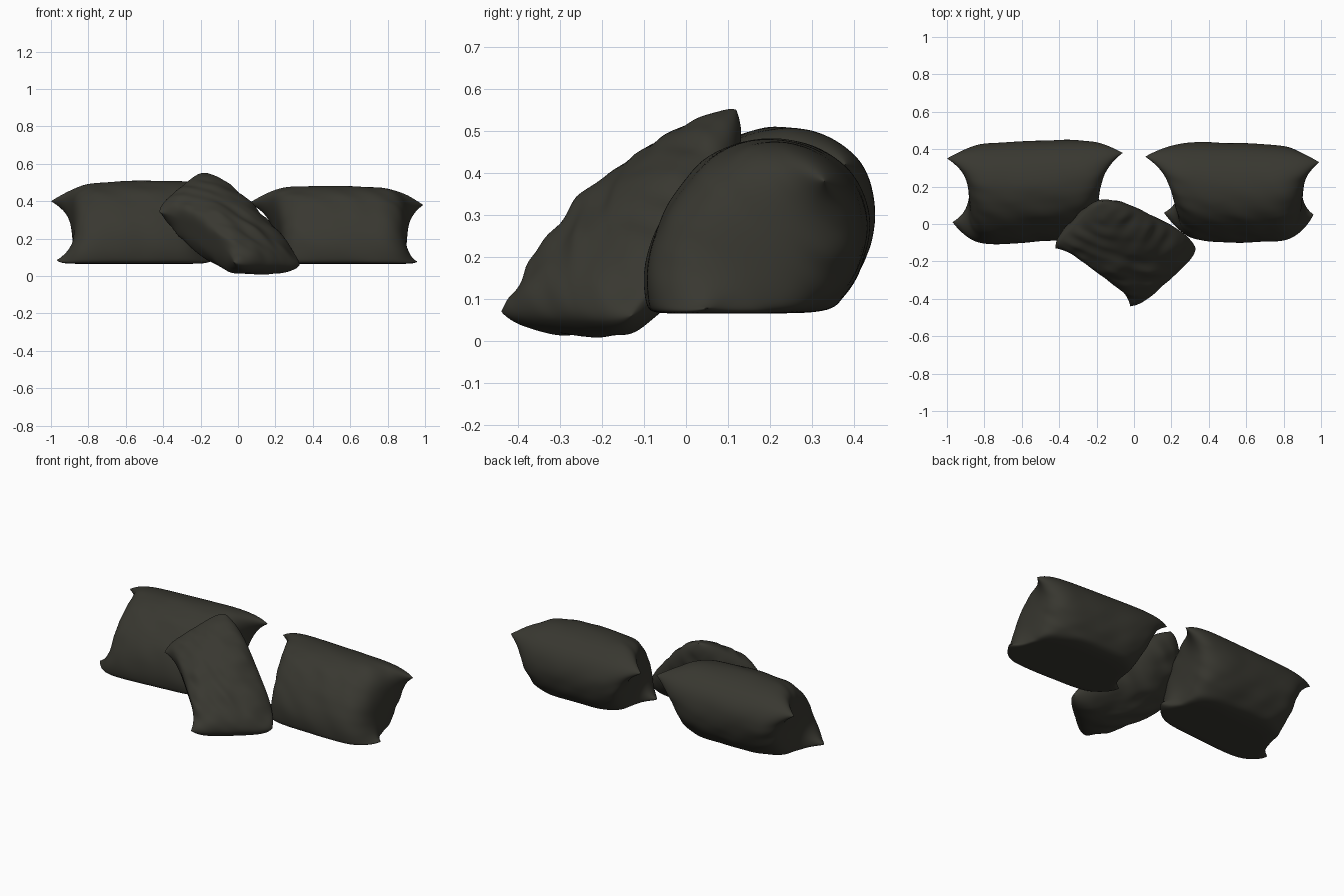
import bpy, bmesh, math
from mathutils import Vector, noise

if "Cube" in bpy.data.objects:
    bpy.data.objects.remove(bpy.data.objects["Cube"])

fabric = bpy.data.materials.new("dark olive fabric")
fabric.diffuse_color = (0.040, 0.039, 0.030, 1)
fabric.use_nodes = True
fabric.node_tree.nodes["Principled BSDF"].inputs["Base Color"].default_value = fabric.diffuse_color
N = 72


def pillow(name, corners, top, under, pull_u, pull_v, floor, soft, k, wrinkle, seed):
    """Two puffed sheets sewn along a four-cornered seam.
    corners: lower left, lower right, upper right, upper left.
    pull_u, pull_v: outward bow of the (left, right) and (lower, upper) seams."""
    a, b, c, d = (Vector(p) for p in corners)
    eu = (b + c - a - d).normalized()
    ev = (c + d - a - b).normalized()
    n = eu.cross(ev).normalized()
    bm = bmesh.new()
    for side, thick in ((1, top), (-1, under)):
        grid = []
        for j in range(N + 1):
            t = math.sin((j / N - .5) * math.pi)
            row = []
            for i in range(N + 1):
                s = math.sin((i / N - .5) * math.pi)
                p = ((a * (1 - s) + b * (1 + s)) * (1 - t)
                     + (d * (1 - s) + c * (1 + s)) * (1 + t)) / 4
                # bow the seams between the corners
                p += eu * s * abs(s) ** 3 * pull_u[s > 0] * (1 - t ** 4)
                p += ev * t * pull_v[t > 0] * (1 - s ** 6)
                puff = math.sqrt(max(0, (1 - abs(s) ** k) * (1 - t * t)))
                p += n * side * thick * puff
                # creases gathered at the short seams, softer in the middle
                q = Vector((s * 1.6, t * 5, seed + side))
                q2 = Vector((s * 3 + t * 2, t * 2 - s, seed + 9 + side))
                w = noise.noise(q) * (.1 + s ** 4) + .6 * noise.noise(q2)
                p += n * side * wrinkle * w * min(1, puff * 2)
                # flattened underside where it rests
                if p.z < floor + soft:
                    p.z = floor + soft * math.exp((p.z - floor - soft) / soft)
                row.append(bm.verts.new(p))
            grid.append(row)
        for j in range(N):
            for i in range(N):
                f = [grid[j][i], grid[j][i + 1], grid[j + 1][i + 1], grid[j + 1][i]]
                bm.faces.new(f if side > 0 else f[::-1]).smooth = True
    bmesh.ops.remove_doubles(bm, verts=bm.verts, dist=1e-5)
    me = bpy.data.meshes.new(name)
    bm.to_mesh(me)
    bm.free()
    me.materials.append(fabric)
    ob = bpy.data.objects.new(name, me)
    bpy.context.collection.objects.link(ob)
    return ob


# two large cushions leaning back side by side
pillow("left_cushion",
       [(-.97, .01, .085), (-.13, .08, .09), (-.06, .38, .42), (-1, .35, .40)],
       .25, .21, (-.10, -.09), (.12, .04), .065, .03, 3.6, .012, 3)
pillow("right_cushion",
       [(.16, .06, .085), (.96, .05, .07), (.99, .33, .38), (.06, .36, .39)],
       .25, .215, (-.10, -.07), (.13, .04), .065, .03, 3.6, .012, 20)
# small cushion turned on its corner, propped against them
pillow("front_cushion",
       [(-.02, -.44, .07), (.33, -.13, .06), (-.17, .12, .55), (-.42, -.13, .34)],
       .12, .175, (-.05, .05), (.03, .03), -.022, .03, 2.6, .024, 41)
